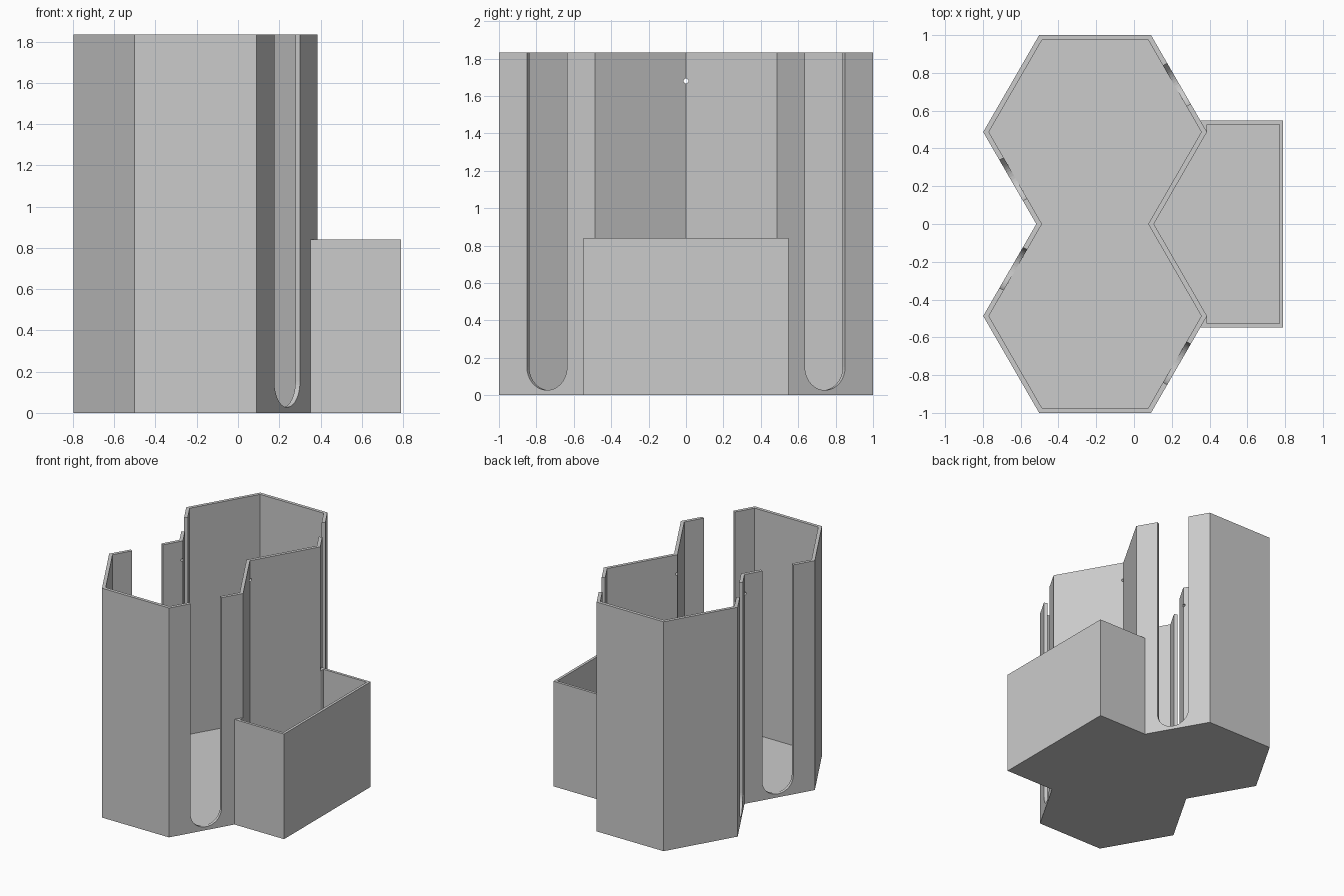
import bpy, bmesh, math
from mathutils import Matrix, Vector

if "Cube" in bpy.data.objects:
    bpy.data.objects.remove(bpy.data.objects["Cube"])

H, BOX_H, FLOOR = 1.833, 0.84, 0.026
CX, CY = -0.206, 0.487          # hexagon centre (mirrored in y)
WALL = 0.026
AP = 0.513                      # outer apothem of each hexagon

grey = bpy.data.materials.new("light_grey")
grey.diffuse_color = (0.6, 0.6, 0.6, 1)
grey.use_nodes = True
grey.node_tree.nodes["Principled BSDF"].inputs["Base Color"].default_value = grey.diffuse_color


def prism(name, pts, z0, z1, matrix=Matrix()):
    """Extrude a flat outline from z0 to z1, then place it."""
    bm = bmesh.new()
    face = bm.faces.new([bm.verts.new((x, y, z0)) for x, y in pts])
    ext = bmesh.ops.extrude_face_region(bm, geom=[face])
    top = [g for g in ext["geom"] if isinstance(g, bmesh.types.BMVert)]
    bmesh.ops.translate(bm, verts=top, vec=(0, 0, z1 - z0))
    bmesh.ops.recalc_face_normals(bm, faces=bm.faces)
    bm.transform(matrix)
    me = bpy.data.meshes.new(name)
    bm.to_mesh(me)
    bm.free()
    ob = bpy.data.objects.new(name, me)
    bpy.context.collection.objects.link(ob)
    me.materials.append(grey)
    return ob


def cut(target, cutter):
    """Subtract the cutter and remove it."""
    mod = target.modifiers.new("cut", "BOOLEAN")
    mod.operation, mod.solver, mod.object = "DIFFERENCE", "EXACT", cutter
    bpy.context.view_layer.objects.active = target
    bpy.ops.object.modifier_apply(modifier=mod.name)
    bpy.data.objects.remove(cutter)


def double_hex(ap):
    """Outline of two hexagons merged across y = 0."""
    r = ap / math.cos(math.pi / 6)
    notch = r - CY / math.sqrt(3)
    half = [(-notch, 0), (-r, -CY), (-r / 2, -CY - ap),
            (r / 2, -CY - ap), (r, -CY), (notch, 0)]
    pts = half + [(x, -y) for x, y in half[-2:0:-1]]
    return [(CX + x, y) for x, y in pts]


# Tall double hexagon container
tower = prism("hexagon_container", double_hex(AP), 0, H)
cut(tower, prism("cavity", double_hex(AP - WALL), FLOOR, H + 0.2))

# Round-bottomed slots, open at the top, centred on four slanted walls
R, N = 0.124, 24
arc = [(R * math.cos(math.pi + math.pi * i / N),
        0.027 + R + R * math.sin(math.pi + math.pi * i / N)) for i in range(N + 1)]
slot = arc + [(R, H + 0.2), (-R, H + 0.2)]
for side, angle in ((-1, -30), (-1, 150), (1, 30), (1, 210)):
    a = math.radians(angle)
    n = Vector((math.cos(a), math.sin(a), 0))
    t = Vector((-n.y, n.x, 0))
    c = Vector((CX, side * CY, 0)) + n * (AP - WALL / 2)
    m = Matrix(((t.x, 0, n.x, c.x), (t.y, 0, n.y, c.y), (0, 1, 0, 0), (0, 0, 0, 1)))
    cut(tower, prism("slot", slot, -0.06, 0.06, m))

# Small hole through both waist corners
circle = [(0.013 * math.cos(i * math.pi / 8), 0.013 * math.sin(i * math.pi / 8))
          for i in range(16)]
cut(tower, prism("hole", circle, -1, 1,
                 Matrix.Translation((0, 0, 1.68)) @ Matrix.Rotation(math.pi / 2, 4, "Y")))

# Low side box: wall strip and floor fitted against the hexagon walls
r = AP / math.cos(math.pi / 6)
tip, waist = CX + r, CX + r - CY / math.sqrt(3)
X, Y, W = 0.79, 0.547, 0.021
start = tip - (Y - CY) / math.sqrt(3)
outer = [(start, -Y), (X, -Y), (X, Y), (start, Y)]
inner = [(tip, CY), (tip, Y - W), (X - W, Y - W),
         (X - W, W - Y), (tip, W - Y), (tip, -CY)]
prism("side_box_walls", outer + inner, 0, BOX_H)
prism("side_box_floor", inner + [(waist, 0)], 0, FLOOR)
